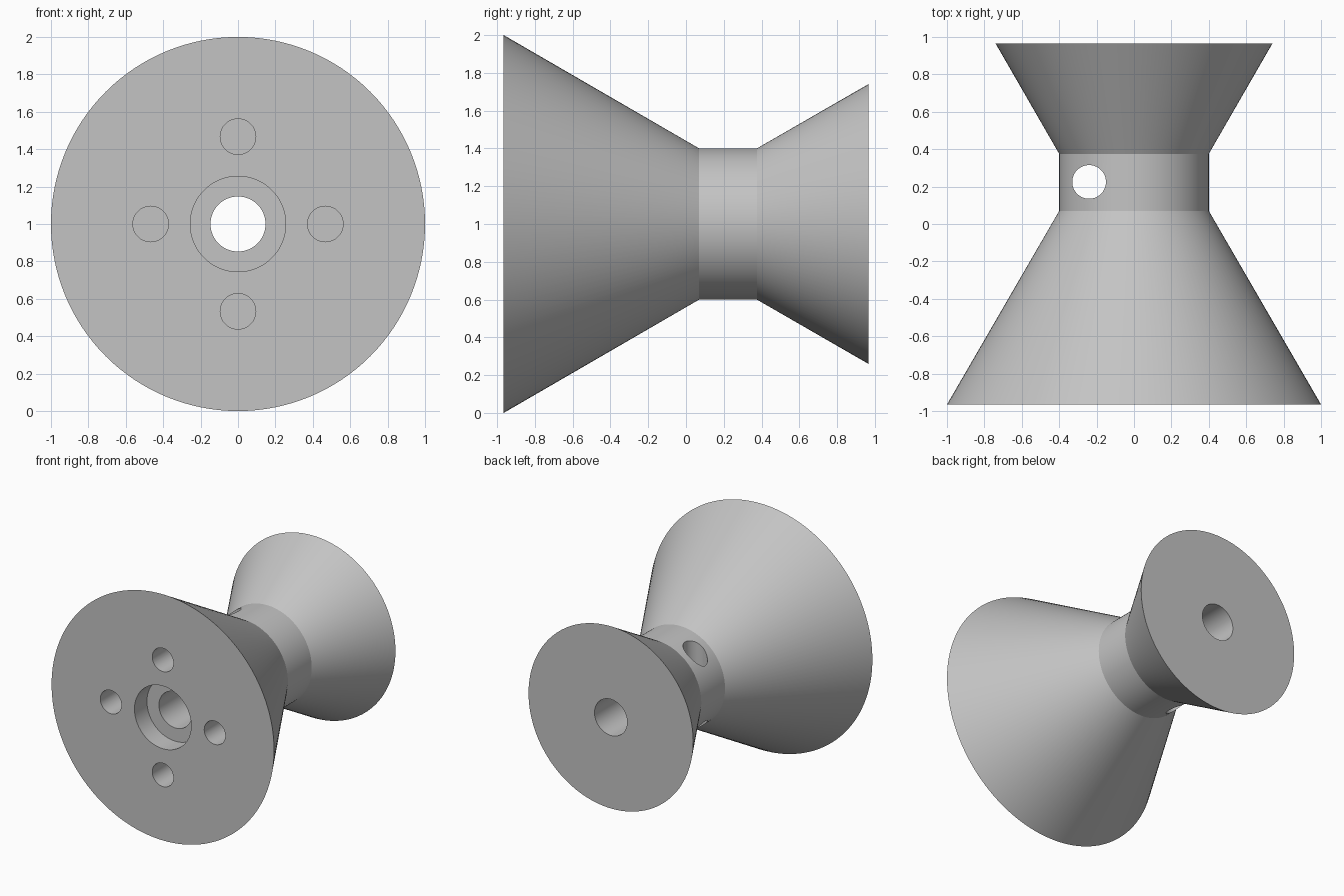
import bpy, bmesh, math
from mathutils import Matrix, Vector

cube = bpy.data.objects.get("Cube")
if cube:
    bpy.data.objects.remove(cube, do_unlink=True)

SEGMENTS = 128
AXIS_Z = 1.0      # height of the horizontal main axis
FRONT = -0.965
BACK = 0.965

grey = bpy.data.materials.new("light grey")
grey.use_nodes = True
colour = (0.55, 0.55, 0.55, 1)
grey.diffuse_color = colour
grey.node_tree.nodes["Principled BSDF"].inputs["Base Color"].default_value = colour


def add_object(name, bm):
    mesh = bpy.data.meshes.new(name)
    bmesh.ops.recalc_face_normals(bm, faces=bm.faces[:])
    bm.to_mesh(mesh)
    bm.free()
    mesh.materials.append(grey)
    obj = bpy.data.objects.new(name, mesh)
    bpy.context.collection.objects.link(obj)
    return obj


def lathe(name, profile):
    """Turn a closed (radius, y) profile around the main axis."""
    bm = bmesh.new()
    rings = []
    for r, y in profile:
        angles = [math.tau * i / SEGMENTS for i in range(SEGMENTS)]
        rings.append([bm.verts.new((r * math.cos(a), y, AXIS_Z + r * math.sin(a)))
                      for a in angles])
    for ring, following in zip(rings, rings[1:] + rings[:1]):
        for i in range(SEGMENTS):
            j = (i + 1) % SEGMENTS
            bm.faces.new((ring[i], ring[j], following[j], following[i]))
    return add_object(name, bm)


def drill(target, name, radius, length, centre, along_y):
    """Cut a round hole, then discard the drill."""
    bm = bmesh.new()
    turn = Matrix.Rotation(math.pi / 2, 4, 'X') if along_y else Matrix()
    bmesh.ops.create_cone(bm, cap_ends=True, segments=64, radius1=radius,
                          radius2=radius, depth=length,
                          matrix=Matrix.Translation(Vector(centre)) @ turn)
    cutter = add_object(name, bm)
    cutter.hide_render = True
    cut = target.modifiers.new(name, 'BOOLEAN')
    cut.operation = 'DIFFERENCE'
    cut.solver = 'EXACT'
    cut.object = cutter
    bpy.ops.object.modifier_apply(modifier=cut.name)
    bpy.data.objects.remove(cutter, do_unlink=True)


# Double flared body with through bore and front counterbore
COUNTERBORE = FRONT + 0.16
body = lathe("flared_spool", [
    (0.255, FRONT), (1.0, FRONT), (0.4, 0.07), (0.4, 0.375), (0.74, BACK),
    (0.147, BACK), (0.147, COUNTERBORE), (0.255, COUNTERBORE)])
bpy.ops.object.select_all(action='DESELECT')
body.select_set(True)
bpy.context.view_layer.objects.active = body

# Four blind bolt holes in the front face
HOLE_DEPTH = 0.5
for i in range(4):
    a = i * math.pi / 2
    drill(body, "bolt_hole", 0.095, 2 * HOLE_DEPTH,
          (0.467 * math.cos(a), FRONT, AXIS_Z + 0.467 * math.sin(a)), True)

# Vertical hole through one side of the neck
drill(body, "neck_hole", 0.09, 3, (-0.24, 0.225, AXIS_Z), False)

bpy.ops.object.shade_smooth_by_angle(angle=math.radians(25))
